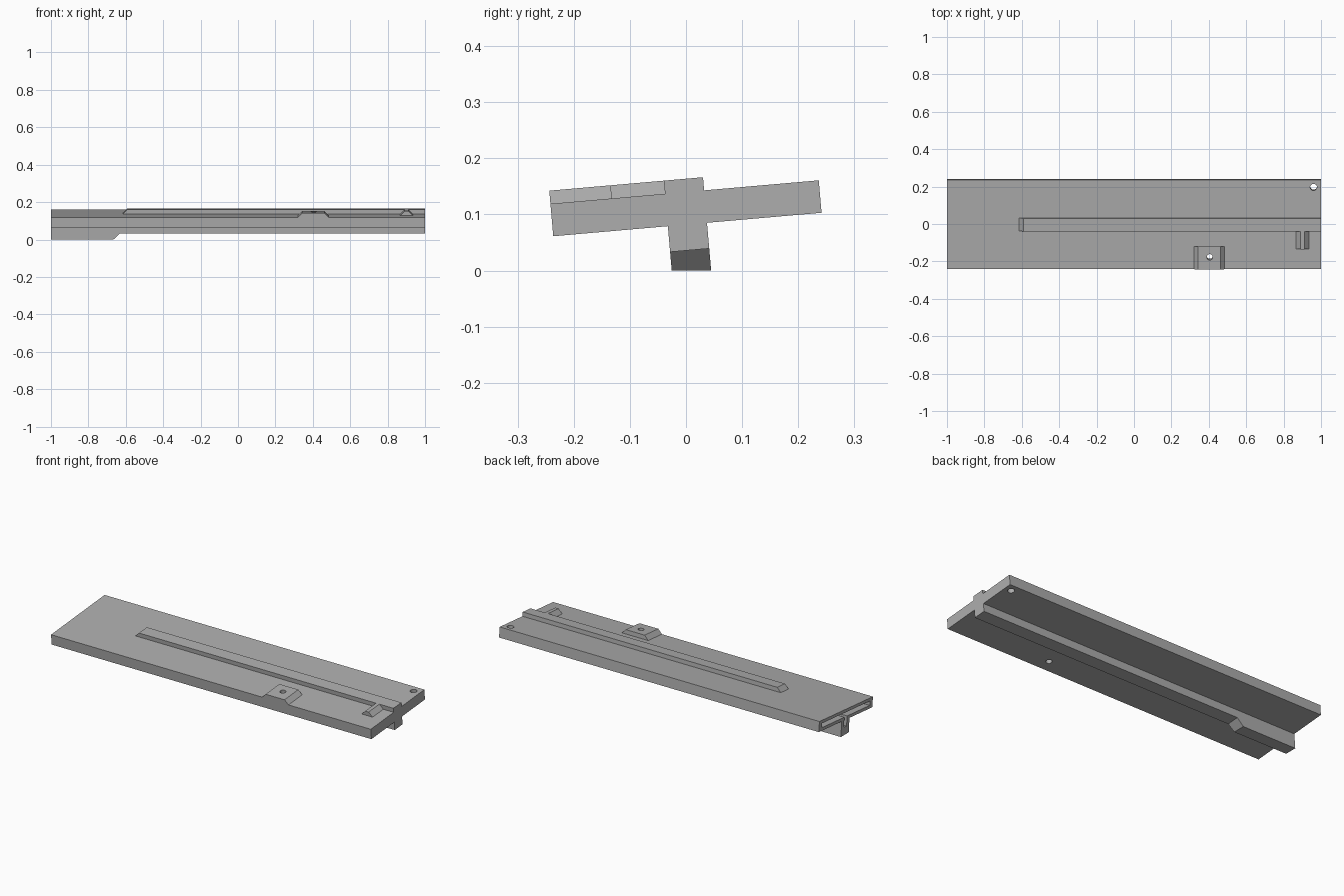
import bpy
import bmesh
from math import radians
from mathutils import Matrix, Vector

cube = bpy.data.objects.get("Cube")
if cube:
    bpy.data.objects.remove(cube, do_unlink=True)

grey = bpy.data.materials.new("plain grey")
grey.use_nodes = True
grey.diffuse_color = (0.42, 0.42, 0.42, 1)
grey.node_tree.nodes["Principled BSDF"].inputs["Base Color"].default_value = (0.42, 0.42, 0.42, 1)

# The whole board leans sideways about its long axis
LEAN = radians(5)
LIFT = 0.111
TILT = Matrix.Translation((0, 0, LIFT)) @ Matrix.Rotation(LEAN, 4, "X")

HALF = 0.24      # half width of the plate
T = 0.029        # half thickness of the plate
RIDGE = 0.0525   # height of the raised parts
STEM = 0.035     # half width of rail and stem
FOOT = -0.075    # underside of the stem


def finish(name, bm):
    bmesh.ops.recalc_face_normals(bm, faces=bm.faces)
    bm.transform(TILT)
    mesh = bpy.data.meshes.new(name)
    bm.to_mesh(mesh)
    bm.free()
    mesh.materials.append(grey)
    obj = bpy.data.objects.new(name, mesh)
    bpy.context.collection.objects.link(obj)
    return obj


def prism(name, points, start, end, along, edit=None):
    """Extrude a 2D profile along x (points are y, z) or y (points are x, z)."""
    def place(p, d):
        return (d, p[0], p[1]) if along == "x" else (p[0], d, p[1])
    bm = bmesh.new()
    face = bm.faces.new([bm.verts.new(place(p, start)) for p in points])
    new = bmesh.ops.extrude_face_region(bm, geom=[face])["geom"]
    shift = Vector(place((0, 0), end - start))
    bmesh.ops.translate(bm, vec=shift, verts=[v for v in new if isinstance(v, bmesh.types.BMVert)])
    if edit:
        edit(bm)
    return finish(name, bm)


def tee(half, top, under, stem, foot):
    right = [(half, top), (half, under), (stem, under), (stem, foot)]
    return right + [(-y, z) for y, z in reversed(right)]


def ramped(x0, x1):
    """Raised block with 45 degree ends."""
    h = RIDGE - T
    return [(x0, T), (x1, T), (x1 - h, RIDGE), (x0 + h, RIDGE)]


def cut(obj, cutter):
    mod = obj.modifiers.new("cut", "BOOLEAN")
    mod.operation = "DIFFERENCE"
    mod.solver = "EXACT"
    mod.object = cutter
    bpy.context.view_layer.objects.active = obj
    bpy.ops.object.modifier_apply(modifier=mod.name)


def level_bottom(bm):
    # The lowest face of the hook lies flat on the ground
    for v in bm.verts:
        if v.co.z < -0.1:
            v.co.z = -(LIFT + v.co.y * TILT[2][1]) / TILT[2][2]


# Main board: flat plate with a stem below
board = prism("board", tee(HALF, T, -T, STEM, FOOT), -1, 1, "x")

# Raised parts on top
rail = prism("top_rail", [(-0.615, T), (1, T), (1, RIDGE), (-0.615 + RIDGE - T, RIDGE)],
             -STEM, STEM, "y")
pad = prism("mounting_pad", ramped(0.32, 0.485), -HALF, -0.117, "y")
clip = prism("side_clip", ramped(0.867, 0.935), -0.131, -STEM, "y")

# Hook under the socket end
hook = prism("stem_hook", [(-1, FOOT), (-0.63, FOOT), (-0.666, -0.111), (-1, -0.111)],
             -STEM, STEM, "y", level_bottom)

# Socket in the left end
socket = prism("socket_cutter", tee(0.215, 0.012, -0.012, 0.012, -0.068), -1.1, -0.65, "x")
cut(board, socket)
bpy.data.objects.remove(socket, do_unlink=True)

# Screw holes through the plate and the pad
for x, y, radius, targets in [(0.96, 0.2, 0.018, [board]), (0.405, -0.173, 0.016, [board, pad])]:
    bm = bmesh.new()
    bmesh.ops.create_cone(bm, cap_ends=True, segments=32, radius1=radius, radius2=radius,
                          depth=0.3, matrix=Matrix.Translation((x, y, 0)))
    drill = finish("hole_cutter", bm)
    for target in targets:
        cut(target, drill)
    bpy.data.objects.remove(drill, do_unlink=True)

# Smooth hole walls, sharp edges everywhere else
bpy.ops.object.select_all(action="DESELECT")
for obj in (board, pad):
    obj.select_set(True)
bpy.context.view_layer.objects.active = board
bpy.ops.object.shade_smooth_by_angle(angle=radians(30))
